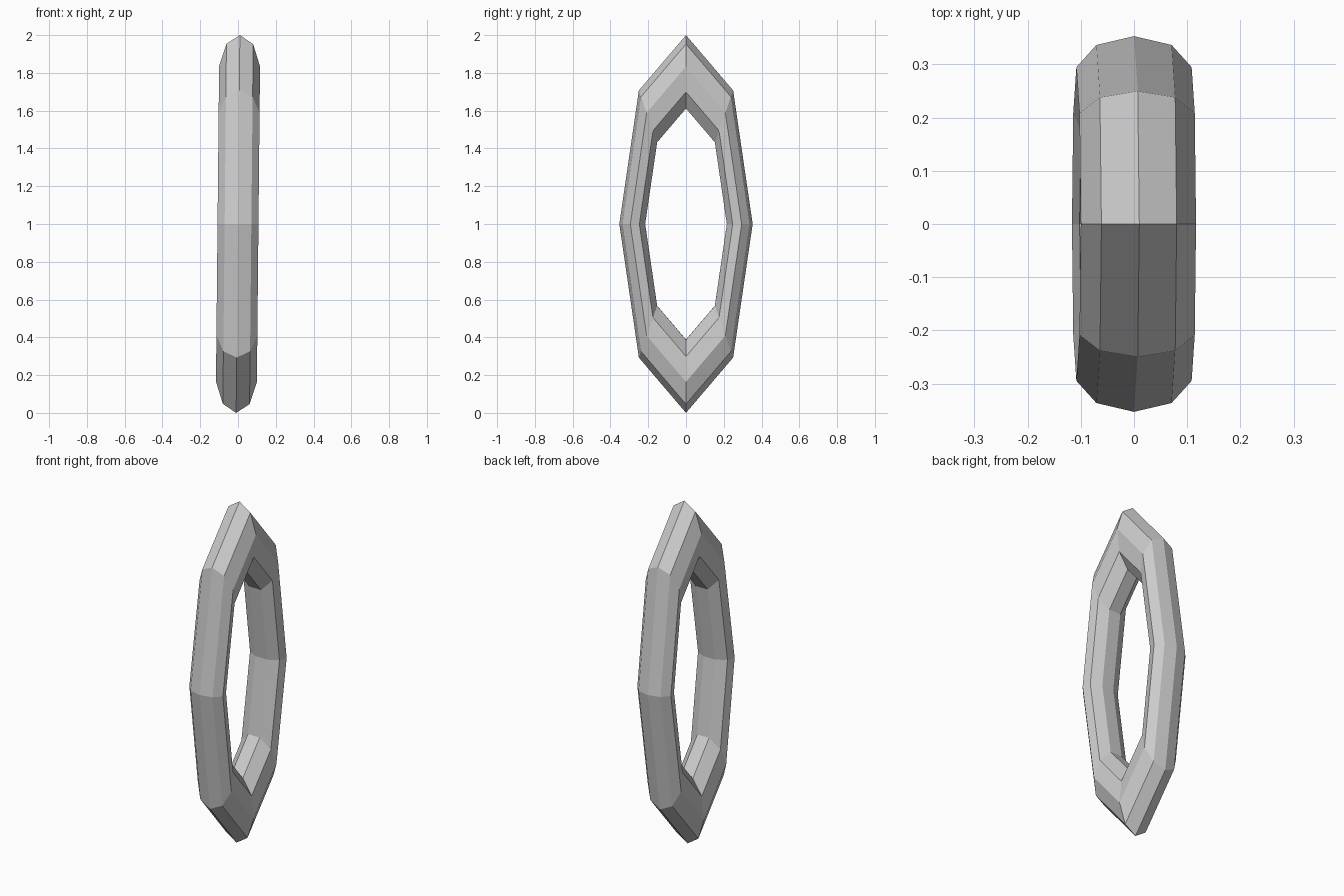
import bpy
import math

if "Cube" in bpy.data.objects:
    bpy.data.objects.remove(bpy.data.objects["Cube"])

# Low-poly ring: 8 segments around, 9-sided tube, squashed to a tall oval link
bpy.ops.mesh.primitive_torus_add(major_segments=8, minor_segments=9,
                                 major_radius=0.8, minor_radius=0.2)
link = bpy.context.object
link.name = "oval_link"
link.scale = (1.0, 0.353, 0.55)

# Stand upright with a very slight lean, resting on the floor
link.rotation_euler = (0, math.radians(90.57), 0)
link.location = (0, 0, 1)
bpy.ops.object.transform_apply(location=True, rotation=True, scale=True)
bpy.ops.object.shade_flat()
